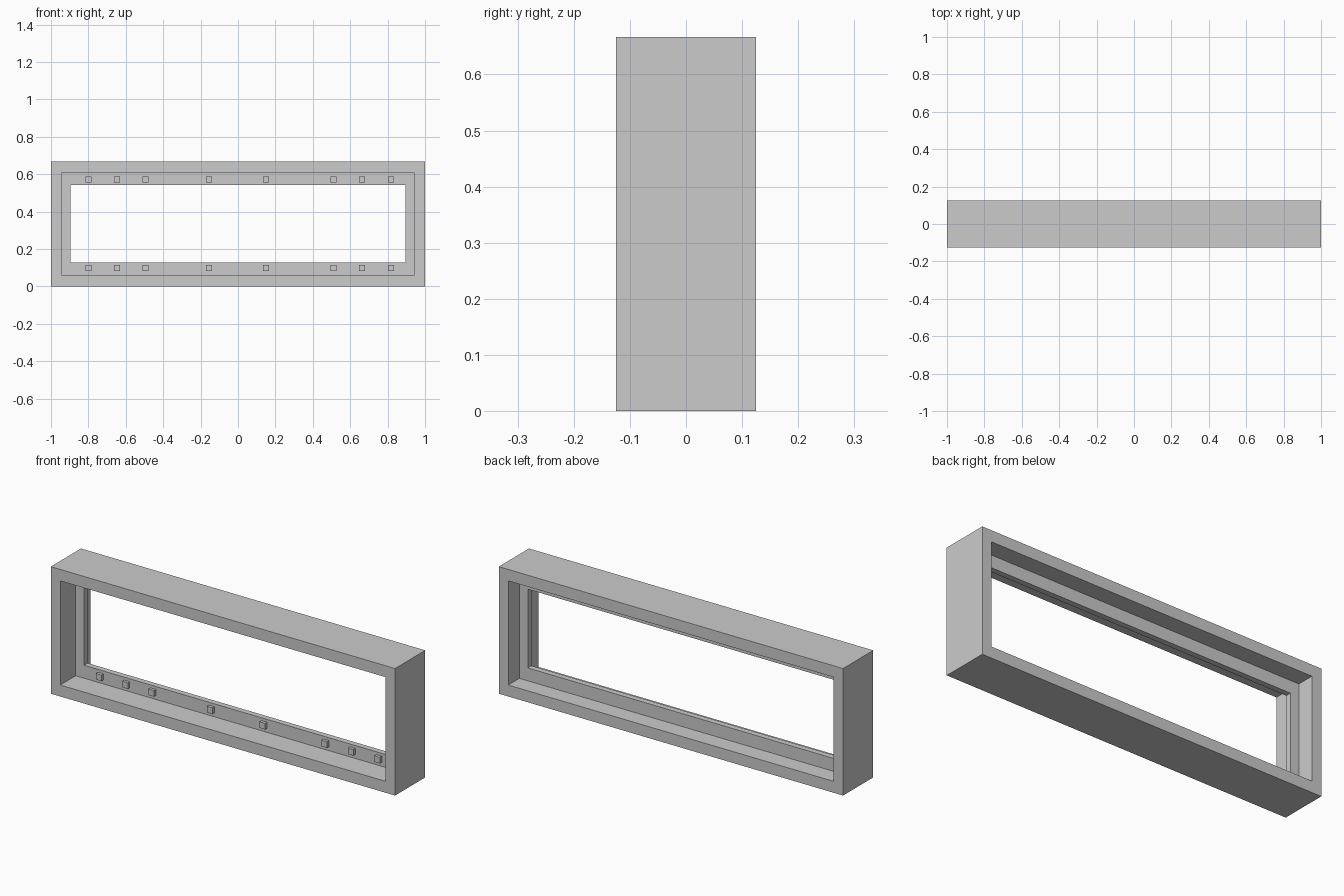
import bpy, bmesh

if "Cube" in bpy.data.objects:
    bpy.data.objects.remove(bpy.data.objects["Cube"])

def ring(name, outer, inner, y0, y1):
    """Rectangular ring; outer/inner are (half width, z low, z high)."""
    bm = bmesh.new()
    def loop(rect, y):
        w, lo, hi = rect
        return [bm.verts.new(p) for p in ((-w, y, lo), (w, y, lo), (w, y, hi), (-w, y, hi))]
    loops = [loop(outer, y0), loop(outer, y1), loop(inner, y1), loop(inner, y0)]
    for k in range(4):
        a, b = loops[k], loops[(k + 1) % 4]
        for i in range(4):
            j = (i + 1) % 4
            bm.faces.new((a[i], a[j], b[j], b[i]))
    finish(name, bm)

def box(name, center, size):
    bm = bmesh.new()
    bmesh.ops.create_cube(bm, size=1)
    bmesh.ops.scale(bm, vec=size, verts=bm.verts)
    bmesh.ops.translate(bm, vec=center, verts=bm.verts)
    finish(name, bm)

def finish(name, bm):
    bmesh.ops.recalc_face_normals(bm, faces=bm.faces)
    me = bpy.data.meshes.new(name)
    bm.to_mesh(me)
    bm.free()
    bpy.context.collection.objects.link(bpy.data.objects.new(name, me))

# Deep outer frame
recess = (0.945, 0.06, 0.607)
ring("outer_frame", (1.0, 0.0, 0.667), recess, -0.125, 0.125)

# Thin panel set inside the frame
ring("inner_panel", recess, (0.896, 0.128, 0.541), 0.003, 0.033)

# Small lights along the top and bottom of the panel front
for row, z in (("bottom", 0.097), ("top", 0.572)):
    for i, x in enumerate((-0.8, -0.647, -0.495, -0.155, 0.15, 0.51, 0.664, 0.817)):
        box(f"{row}_light_{i + 1}", (x, 0.003, z), (0.032, 0.032, 0.032))
